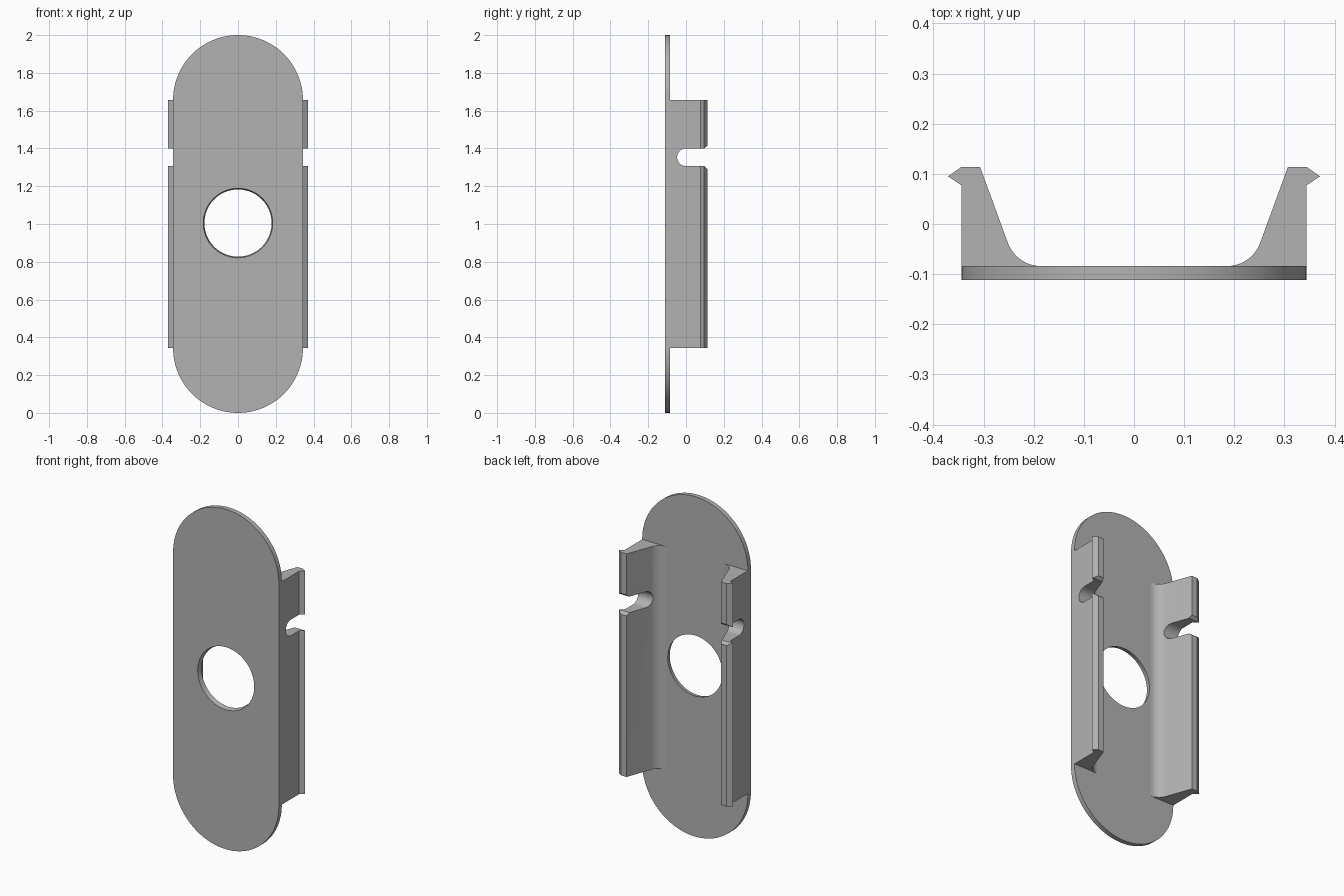
import bpy, bmesh
from math import sin, cos, pi, radians
from mathutils import Vector

cube = bpy.data.objects.get("Cube")
if cube:
    bpy.data.objects.remove(cube, do_unlink=True)

HALF_W = 0.344
FRONT, BACK = -0.112, -0.084
LOW, HIGH = HALF_W, 2 - HALF_W

grey = bpy.data.materials.new("plain grey")
grey.use_nodes = True
grey.diffuse_color = (0.45, 0.45, 0.45, 1)
grey.node_tree.nodes["Principled BSDF"].inputs["Base Color"].default_value = grey.diffuse_color


def arc(cx, cy, r, start, end, steps):
    angles = [radians(start + (end - start) * i / steps) for i in range(steps + 1)]
    return [(cx + r * cos(a), cy + r * sin(a)) for a in angles]


def prism(name, near, far):
    """Solid between two matching outlines of 3D points."""
    bm = bmesh.new()
    a = [bm.verts.new(p) for p in near]
    b = [bm.verts.new(p) for p in far]
    bm.faces.new(a)
    bm.faces.new(b)
    n = len(a)
    for i in range(n):
        j = (i + 1) % n
        bm.faces.new((a[i], a[j], b[j], b[i]))
    bmesh.ops.recalc_face_normals(bm, faces=bm.faces)
    mesh = bpy.data.meshes.new(name)
    bm.to_mesh(mesh)
    bm.free()
    mesh.materials.append(grey)
    obj = bpy.data.objects.new(name, mesh)
    bpy.context.collection.objects.link(obj)
    return obj


def select(obj):
    bpy.ops.object.select_all(action="DESELECT")
    obj.select_set(True)
    bpy.context.view_layer.objects.active = obj


def cut(obj, cutter):
    select(obj)
    mod = obj.modifiers.new("cut", "BOOLEAN")
    mod.operation = "DIFFERENCE"
    mod.solver = "EXACT"
    mod.object = cutter
    bpy.ops.object.modifier_apply(modifier=mod.name)


# Face plate: a stadium outline with a slightly tapered round hole
outline = arc(0, HIGH, HALF_W, 0, 180, 48) + arc(0, LOW, HALF_W, 180, 360, 48)
plate = prism("face_plate", [(x, FRONT, z) for x, z in outline],
              [(x, BACK, z) for x, z in outline])
hole = prism("hole_cutter",
             [(x, FRONT - 0.028, z) for x, z in arc(0, 1.005, 0.190, 0, 355, 71)],
             [(x, BACK + 0.028, z) for x, z in arc(0, 1.005, 0.172, 0, 355, 71)])
hole.hide_render = True
cut(plate, hole)

# Notch cutter: round-bottomed slot, flared at the mouth
half = arc(0, 1.353, 0.047, 90, 270, 24)
notch_outline = [(0.16, 1.415), (0.114, 1.415), (0.097, 1.4)] + half
notch_outline += [(0.097, 1.306), (0.114, 1.291), (0.16, 1.291)]
notch = prism("notch_cutter", [(-0.5, y, z) for y, z in notch_outline],
              [(0.5, y, z) for y, z in notch_outline])
notch.hide_render = True

# Clip rails: filleted foot, sloping inner wall and a pointed outer lip
rail_outline = [(HALF_W, BACK), (HALF_W, 0.077), (0.371, 0.095),
                (HALF_W, 0.114), (0.307, 0.114)]
rail_outline += arc(0.185, BACK + 0.071, 0.071, -20, -90, 12)
rails = []
for name, side in (("left_clip_rail", 1), ("right_clip_rail", -1)):
    rail = prism(name, [(side * x, y, LOW) for x, y in rail_outline],
                 [(side * x, y, HIGH) for x, y in rail_outline])
    cut(rail, notch)
    rails.append(rail)

for obj in [plate] + rails:
    select(obj)
    bpy.ops.object.shade_smooth_by_angle(angle=radians(18))

for cutter in (hole, notch):
    bpy.data.objects.remove(cutter, do_unlink=True)
